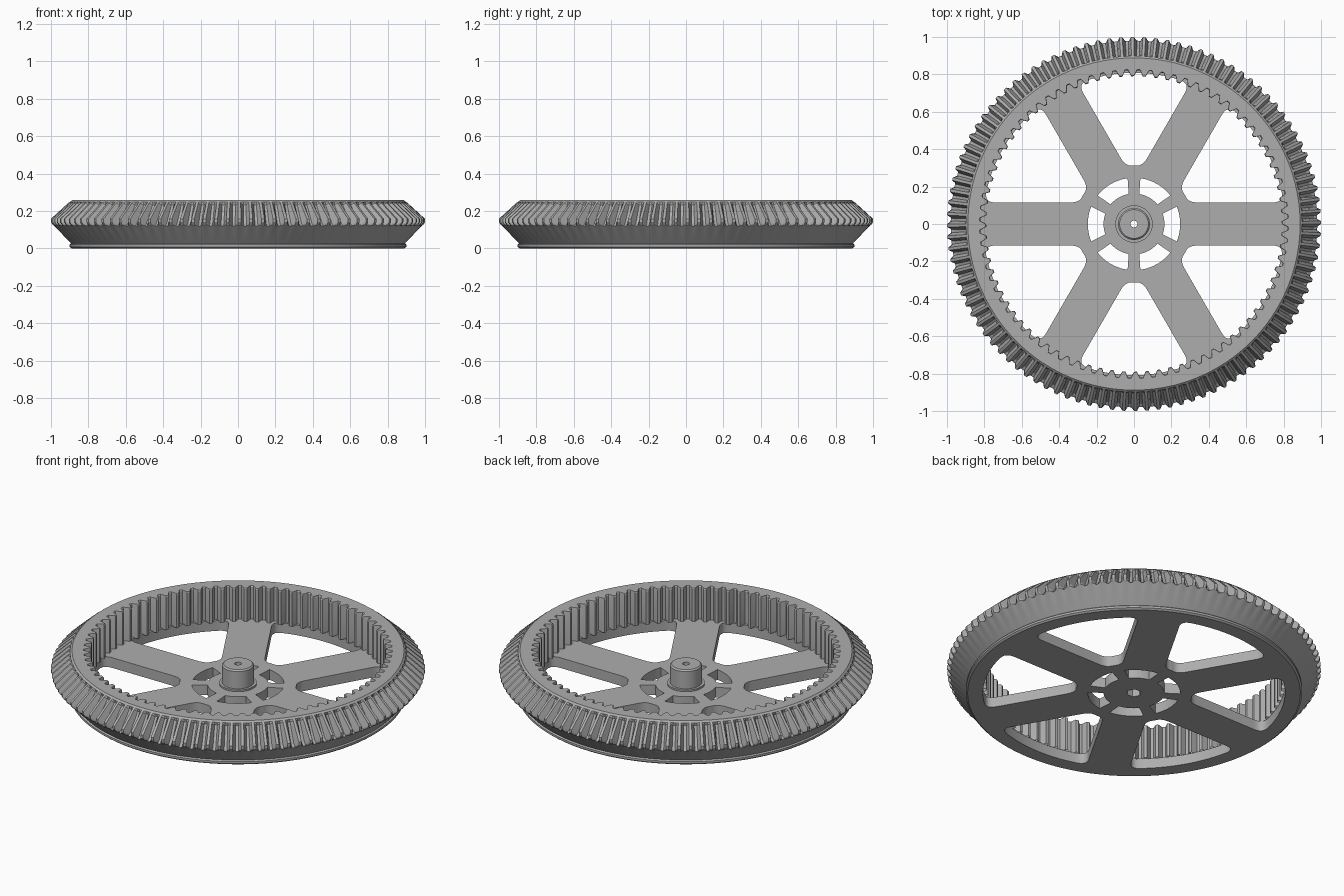
import bpy, bmesh, math
from math import sin, cos, pi, radians, degrees, asin

if "Cube" in bpy.data.objects:
    bpy.data.objects.remove(bpy.data.objects["Cube"])

grey = bpy.data.materials.new("mid_grey")
grey.diffuse_color = (0.42, 0.42, 0.42, 1)
grey.use_nodes = True
grey.node_tree.nodes["Principled BSDF"].inputs["Base Color"].default_value = grey.diffuse_color

PLATE_TOP = 0.06
RIM_TOP = 0.257


def finish(obj, angle=30):
    obj.data.materials.clear()
    obj.data.materials.append(grey)
    bpy.ops.object.select_all(action='DESELECT')
    obj.select_set(True)
    bpy.context.view_layer.objects.active = obj
    bpy.ops.object.shade_smooth_by_angle(angle=radians(angle))


def lathe(name, steps, profile, angle=30):
    """Revolve profile(i), a list of (radius, z) that may vary per step."""
    bm = bmesh.new()
    rings = []
    for i in range(steps):
        a = 2 * pi * i / steps
        rings.append([bm.verts.new((r * cos(a), r * sin(a), z)) for r, z in profile(i)])
    for i in range(steps):
        p, q = rings[i], rings[(i + 1) % steps]
        for j in range(len(p) - 1):
            bm.faces.new((p[j], q[j], q[j + 1], p[j + 1]))
    mesh = bpy.data.meshes.new(name)
    bm.to_mesh(mesh)
    bm.free()
    obj = bpy.data.objects.new(name, mesh)
    bpy.context.collection.objects.link(obj)
    finish(obj, angle)
    return obj


# Outer rim with sloped bevel teeth
def rim_profile(i):
    base = [(0.85, 0), (0.89, 0), (0.90, 0.008), (0.90, 0.02), (0.893, 0.026), (0.98, 0.118)]
    tip = [(0.99, 0.125), (1.0, 0.14), (1.0, 0.158), (0.908, 0.242)]
    root = [(0.978, 0.122), (0.972, 0.126), (0.962, 0.132), (0.896, 0.232)]
    top = [(0.898, 0.248), (0.888, RIM_TOP), (0.85, RIM_TOP)]
    return base + (tip if i % 4 < 2 else root) + top


lathe("outer_rim", 400, rim_profile, 20)


# Inner ring of straight teeth
def inner_profile(i):
    r = 0.79 if i % 4 < 2 else 0.822
    return [(0.85, RIM_TOP), (r + 0.004, RIM_TOP), (r, RIM_TOP - 0.006), (r, PLATE_TOP - 0.005)]


lathe("inner_teeth", 320, inner_profile, 20)


# Spoked plate, drawn as a disc outline with holes
def polar(r, deg):
    return (r * cos(radians(deg)), r * sin(radians(deg)))


def arc(r, a0, a1, n):
    return [polar(r, a0 + (a1 - a0) * k / n) for k in range(n + 1)]


def rounded(p, c, q, n=6):
    """Round corner c between p and q."""
    out = []
    for k in range(1, n):
        t = k / n
        out.append(tuple((1 - t) ** 2 * p[m] + 2 * t * (1 - t) * c[m] + t * t * q[m] for m in (0, 1)))
    return out


def edge_angle(r):
    """Angle from the window axis to the spoke edge at radius r."""
    return 30 - degrees(asin(0.115 / r))


def window_outline():
    ri, ro = 0.313, 0.808
    ai, ao = edge_angle(ri), edge_angle(ro)
    inner = arc(ri, 0, ai - 6, 3)
    s0, s1 = polar(0.36, edge_angle(0.36)), polar(0.75, edge_angle(0.75))
    outer = arc(ro, ao - 4, 0, 10)
    half = (inner + rounded(inner[-1], polar(ri, ai), s0) + [s0, s1]
            + rounded(s1, polar(ro, ao), outer[0]) + outer)
    return half + [(x, -y) for x, y in half[-2:0:-1]]


def slot_outline():
    return arc(0.247, -22, 22, 10) + arc(0.163, 20, -20, 8)


def turned(points, deg):
    c, s = cos(radians(deg)), sin(radians(deg))
    return [(x * c - y * s, x * s + y * c) for x, y in points]


outlines = [arc(0.87, 0, 357, 119), arc(0.04, 0, 300, 5)]
for k in range(6):
    outlines.append(turned(window_outline(), 30 + 60 * k))
    outlines.append(turned(slot_outline(), 60 * k))

curve = bpy.data.curves.new("spoked_plate", 'CURVE')
curve.dimensions = '2D'
curve.fill_mode = 'BOTH'
curve.extrude = PLATE_TOP / 2
for pts in outlines:
    spline = curve.splines.new('POLY')
    spline.points.add(len(pts) - 1)
    for sp, (x, y) in zip(spline.points, pts):
        sp.co = (x, y, 0, 1)
    spline.use_cyclic_u = True
plate = bpy.data.objects.new("spoked_plate", curve)
bpy.context.collection.objects.link(plate)
bpy.context.view_layer.objects.active = plate
plate.select_set(True)
bpy.ops.object.convert(target='MESH')
plate = bpy.context.view_layer.objects.active
plate.name = "spoked_plate"
bm = bmesh.new()
bm.from_mesh(plate.data)
bmesh.ops.remove_doubles(bm, verts=bm.verts, dist=1e-5)
bmesh.ops.translate(bm, verts=bm.verts, vec=(0, 0, PLATE_TOP / 2))
bmesh.ops.recalc_face_normals(bm, faces=bm.faces)
bm.to_mesh(plate.data)
bm.free()
finish(plate)

# Central boss with a collar and a narrow bore
boss = [(0.1, PLATE_TOP), (0.1, 0.07), (0.085, 0.07), (0.085, 0.172), (0.077, 0.18),
        (0.018, 0.18), (0.018, PLATE_TOP - 0.002), (0.05, PLATE_TOP - 0.002)]
lathe("hub_boss", 48, lambda i: boss)
